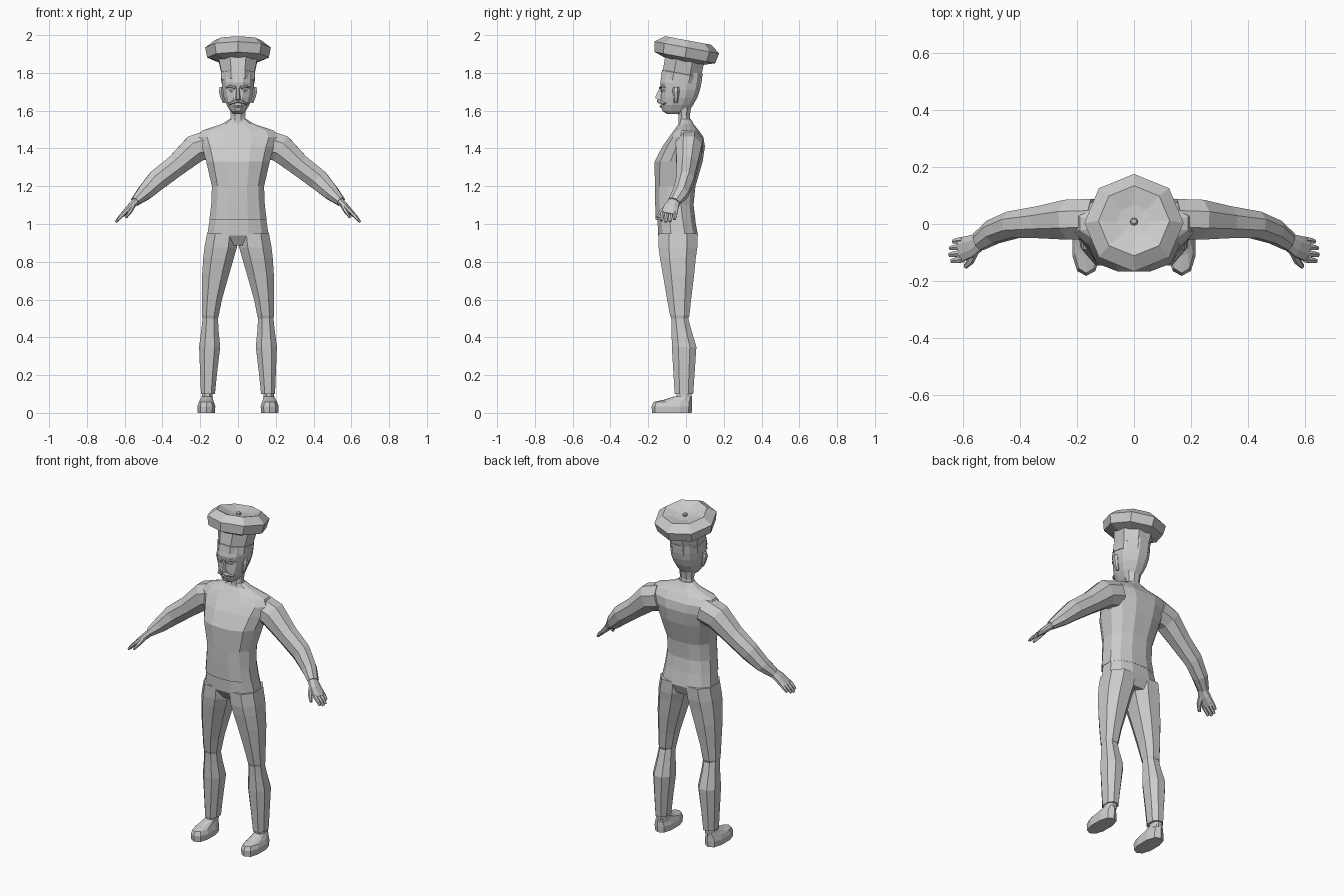
import bpy, bmesh, math
from mathutils import Vector

grey = bpy.data.materials.new("plain_grey")
grey.diffuse_color = (0.6, 0.6, 0.6, 1)


def section(n, power=2.0, half=True):
    """Unit cross-section, normalised so it reaches exactly +-1 on both axes."""
    pts = []
    for i in range(n):
        a = 2 * math.pi * (i + (0.5 if half else 0)) / n
        c, s = math.cos(a), math.sin(a)
        pts.append((math.copysign(abs(c) ** (2 / power), c),
                    math.copysign(abs(s) ** (2 / power), s)))
    mx, my = max(p[0] for p in pts), max(p[1] for p in pts)
    return [(x / mx, y / my) for x, y in pts]


def loft(name, rings, mirror=False):
    """Skin a list of point rings, capping both ends."""
    bm = bmesh.new()
    vs = [[bm.verts.new(p) for p in r] for r in rings]
    n = len(rings[0])
    for a, b in zip(vs, vs[1:]):
        for i in range(n):
            j = (i + 1) % n
            bm.faces.new((a[i], a[j], b[j], b[i]))
    bm.faces.new(vs[0][::-1])
    bm.faces.new(vs[-1])
    bmesh.ops.recalc_face_normals(bm, faces=bm.faces)
    me = bpy.data.meshes.new(name)
    bm.to_mesh(me)
    bm.free()
    me.materials.append(grey)
    ob = bpy.data.objects.new(name, me)
    bpy.context.collection.objects.link(ob)
    if mirror:
        ob.modifiers.new("mirror", "MIRROR").use_mirror_merge = False
    return ob


def column(name, rows, n, power=2.0, mirror=False):
    """Rows are (z, x_min, x_max, y_min, y_max) from bottom to top."""
    sec = section(n, power)
    loft(name, [[((x0 + x1) / 2 + c * (x1 - x0) / 2, (y0 + y1) / 2 + s * (y1 - y0) / 2, z)
                 for c, s in sec] for z, x0, x1, y0, y1 in rows], mirror)


def limb(name, nodes, n, mirror=True):
    """Nodes are (x, y, z, thickness, y_width) half sizes along a path."""
    sec = section(n)
    pos = [Vector(k[:3]) for k in nodes]
    rings = []
    for i, k in enumerate(nodes):
        t = (pos[min(i + 1, len(pos) - 1)] - pos[max(i - 1, 0)]).normalized()
        u = Vector((0, 1, 0))
        u = (u - t * u.dot(t)).normalized()
        v = t.cross(u)
        rings.append([pos[i] + u * c * k[4] + v * s * k[3] for c, s in sec])
    loft(name, rings, mirror)


def sym(rows):
    return [(z, -r, r, y0, y1) for z, y0, y1, r in rows]


# shirt, with hem overhanging the trousers
column("shirt", sym([
    (1.02, -.160, .050, .152), (1.10, -.163, .040, .142), (1.20, -.165, .050, .138),
    (1.33, -.166, .088, .168), (1.41, -.125, .100, .190), (1.46, -.090, .092, .210),
    (1.495, -.065, .068, .190), (1.53, -.040, .040, .085), (1.555, -.036, .026, .045)]), 12, 2.5)

# trousers: hips and legs
column("hips", sym([
    (.885, -.11, .04, .10), (.94, -.147, .063, .163), (1.04, -.152, .045, .147)]), 12, 2.5)
column("trouser_leg", [
    (.10, .122, .196, -.060, .038), (.20, .112, .200, -.066, .045),
    (.35, .094, .206, -.075, .055), (.44, .103, .194, -.076, .028),
    (.50, .106, .188, -.078, .012), (.515, .102, .191, -.084, .018),
    (.60, .085, .190, -.100, .027), (.73, .048, .190, -.122, .043),
    (.82, .022, .184, -.138, .052), (.875, .006, .178, -.145, .060),
    (.95, .000, .164, -.146, .062)], 8, 2.3, True)

# shoes and ankles
column("shoe", [
    (0, .122, .213, -.180, .030), (.035, .120, .215, -.182, .032),
    (.058, .128, .207, -.172, .032), (.070, .132, .200, -.115, .032),
    (.088, .134, .192, -.060, .031)], 10, 2.4, True)
column("ankle", [(.07, .135, .190, -.052, .030), (.12, .133, .190, -.050, .030)], 8, 2, True)

# arms and hands
limb("arm", [
    (.14, .018, 1.425, .075, .070), (.225, .015, 1.400, .074, .070),
    (.325, .006, 1.312, .058, .056), (.425, -.003, 1.235, .055, .047),
    (.495, -.028, 1.165, .041, .042), (.545, -.062, 1.118, .024, .033)], 8)
limb("palm", [
    (.535, -.058, 1.125, .019, .028), (.570, -.078, 1.090, .018, .038),
    (.610, -.090, 1.050, .012, .043)], 8)
for i, (y, tip) in enumerate([(-.056, .72), (-.079, .95), (-.102, 1), (-.124, .85)]):
    limb("finger_%d" % (i + 1), [
        (.600, y, 1.060, .011, .011), (.600 + .026 * tip, y - .003, 1.060 - .025 * tip, .010, .010),
        (.600 + .047 * tip, y - .006, 1.060 - .050 * tip, .006, .007)], 6)
limb("thumb", [
    (.555, -.090, 1.095, .012, .016), (.572, -.128, 1.065, .011, .013),
    (.592, -.150, 1.035, .006, .008)], 6)

# neck and head
column("neck", sym([(1.53, -.038, .026, .046), (1.57, -.040, .020, .038),
                    (1.64, -.050, .030, .045)]), 8)
column("head", sym([
    (1.583, -.100, -.030, .026), (1.597, -.124, .015, .040), (1.63, -.134, .038, .060),
    (1.67, -.132, .060, .075), (1.71, -.130, .074, .083), (1.75, -.137, .083, .085),
    (1.80, -.125, .088, .084)]), 12, 2.3)

# face: nose, brows, eyes, moustache, mouth
loft("nose", [[(-.016, -.125, 1.655), (.016, -.125, 1.655), (.009, -.160, 1.662), (-.009, -.160, 1.662)],
              [(-.014, -.125, 1.675), (.014, -.125, 1.675), (.006, -.161, 1.676), (-.006, -.161, 1.676)],
              [(-.009, -.125, 1.725), (.009, -.125, 1.725), (.004, -.139, 1.725), (-.004, -.139, 1.725)]])
limb("brow", [(.014, -.134, 1.722, .008, .008), (.040, -.126, 1.730, .007, .009),
              (.062, -.106, 1.722, .004, .006)], 6)
limb("eye", [(.018, -.128, 1.704, .004, .006), (.032, -.124, 1.706, .008, .008),
             (.048, -.112, 1.704, .004, .006)], 6)
limb("moustache", [(0, -.142, 1.652, .009, .012), (.024, -.136, 1.646, .009, .012),
                   (.042, -.118, 1.636, .006, .009), (.054, -.108, 1.640, .003, .004)], 6)
limb("lower_lip", [(0, -.132, 1.622, .006, .008), (.022, -.124, 1.625, .003, .006)], 6)

# ears
column("ear", [(1.640, .066, .080, -.062, -.045), (1.665, .070, .092, -.068, -.040),
               (1.705, .074, .102, -.073, -.034), (1.725, .078, .098, -.067, -.038)], 6, 2, True)

# hat, leaning backwards
tilt = math.radians(10.5)
axis = Vector((0, math.sin(tilt), math.cos(tilt)))
across = Vector((0, math.cos(tilt), -math.sin(tilt)))
base = Vector((0, -.027, 1.765))


def hat_part(name, rows, half=False):
    sec = section(8, 2, half)
    loft(name, [[base + axis * s + across * (b * ry) + Vector((a * rx, 0, 0))
                 for a, b in sec] for s, rx, ry in rows])


hat_part("hat_band", [(-.012, .088, .106), (.03, .090, .107), (.032, .087, .103),
                      (.115, .104, .104)], True)
hat_part("hat_crown", [(.098, .104, .104), (.118, .163, .163), (.172, .174, .174),
                       (.210, .125, .125), (.192, .060, .060), (.186, .012, .012)])
hat_part("hat_button", [(.180, .010, .010), (.194, .014, .014), (.201, .008, .008)])
